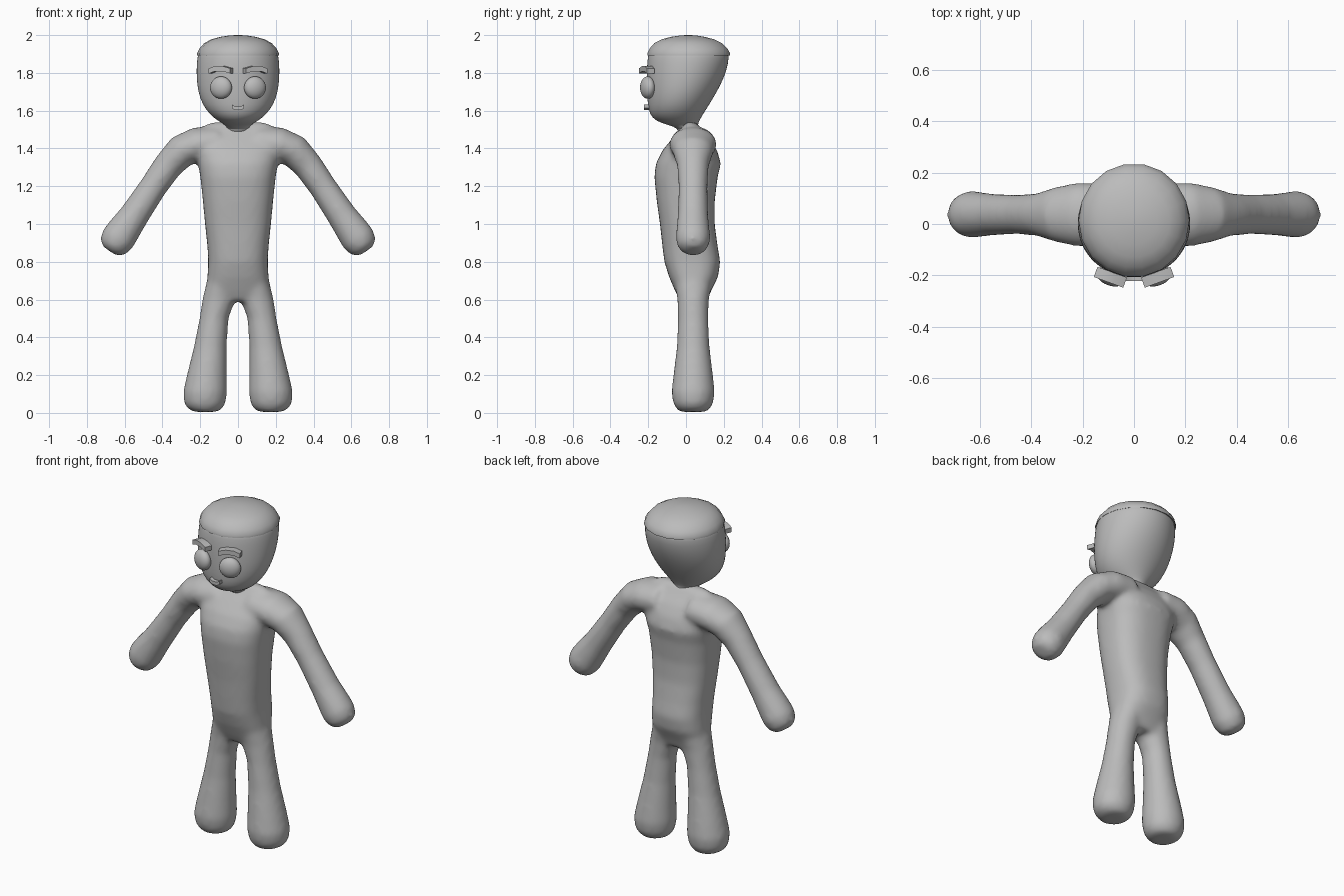
import bpy, bmesh, math
from mathutils import Vector, Matrix

if "Cube" in bpy.data.objects:
    bpy.data.objects.remove(bpy.data.objects["Cube"])

grey = bpy.data.materials.new("plain grey")
grey.diffuse_color = (0.5, 0.5, 0.5, 1)
grey.use_nodes = True
grey.node_tree.nodes["Principled BSDF"].inputs["Base Color"].default_value = grey.diffuse_color


def finish(name, bm, angle=60):
    bmesh.ops.recalc_face_normals(bm, faces=bm.faces)
    me = bpy.data.meshes.new(name)
    bm.to_mesh(me)
    bm.free()
    me.materials.append(grey)
    ob = bpy.data.objects.new(name, me)
    bpy.context.collection.objects.link(ob)
    bpy.ops.object.select_all(action='DESELECT')
    ob.select_set(True)
    bpy.context.view_layer.objects.active = ob
    bpy.ops.object.shade_smooth_by_angle(angle=math.radians(angle))
    return ob


def loft(bm, rings, segs=32, power=2.0):
    """rings: (centre, u axis, v axis); superellipse sections, capped ends."""
    loops = []
    for c, u, v in rings:
        loop = []
        for i in range(segs):
            a = 2 * math.pi * i / segs
            s, t = [math.copysign(abs(k) ** (2 / power), k) for k in (math.cos(a), math.sin(a))]
            loop.append(bm.verts.new(c + u * s + v * t))
        loops.append(loop)
    for a, b in zip(loops, loops[1:]):
        for i in range(segs):
            j = (i + 1) % segs
            bm.faces.new((a[i], a[j], b[j], b[i]))
    bm.faces.new(loops[0][::-1])
    bm.faces.new(loops[-1])


def level(z, rx, front, back, x=0.0):
    """Horizontal ring from half width and front/back extents."""
    return (Vector((x, (front + back) / 2, z)), Vector((rx, 0, 0)),
            Vector((0, (back - front) / 2, 0)))


# Body: torso, legs and arms, fused into one soft skin
bm = bmesh.new()
torso = [(0.59, .14, -.03, .11), (0.65, .165, -.06, .135), (0.72, .162, -.09, .17),
         (0.80, .158, -.115, .182), (0.88, .162, -.125, .168), (1.0, .175, -.138, .152),
         (1.12, .186, -.155, .152), (1.25, .2, -.168, .168), (1.32, .212, -.16, .185),
         (1.39, .225, -.125, .165), (1.45, .23, -.075, .13), (1.50, .205, -.03, .085),
         (1.54, .15, -.005, .055)]
loft(bm, [level(*r) for r in torso], power=2.5)

leg = [(0.005, .06, .07, .172), (0.02, .09, .088, .174), (0.05, .11, .106, .176),
       (0.11, .117, .115, .174), (0.2, .106, .105, .165), (0.35, .087, .087, .147),
       (0.5, .077, .08, .127), (0.6, .088, .084, .101), (0.7, .08, .1, .085)]
arm = [(.10, 1.43, .09, .12), (.22, 1.42, .092, .125), (.30, 1.385, .088, .108),
       (.37, 1.31, .078, .084), (.45, 1.195, .073, .077), (.55, 1.045, .079, .081),
       (.61, .96, .089, .089), (.637, .92, .092, .092), (.665, .879, .078, .078),
       (.68, .857, .045, .045)]
for side in (-1, 1):
    loft(bm, [level(z, rx, .038 - ry, .038 + ry, side * x) for z, rx, ry, x in leg])
    rings = []
    for i, (x, z, ru, rv) in enumerate(arm):
        a, b = arm[max(i - 1, 0)], arm[min(i + 1, len(arm) - 1)]
        d = Vector((b[0] - a[0], 0, b[1] - a[1])).normalized()
        rings.append((Vector((side * x, .037, z)),
                      Vector((-side * d.z, 0, d.x)) * ru, Vector((0, rv, 0))))
    loft(bm, rings)
body = finish("body", bm)
rm = body.modifiers.new("fuse", 'REMESH')
rm.mode = 'VOXEL'
rm.voxel_size = 0.014
rm.use_smooth_shade = True
sm = body.modifiers.new("soften", 'SMOOTH')
sm.factor = 0.5
sm.iterations = 12

# Head with short neck
bm = bmesh.new()
head = [(1.46, .075, -.04, .1), (1.51, .06, -.04, .07), (1.525, .068, -.1, .062),
        (1.545, .105, -.16, .07), (1.58, .15, -.193, .09), (1.63, .188, -.203, .122),
        (1.70, .213, -.208, .165), (1.78, .221, -.209, .205), (1.85, .22, -.207, .225),
        (1.91, .212, -.2, .23), (1.94, .19, -.18, .2)]
loft(bm, [level(*r) for r in head])
finish("head", bm).modifiers.new("round", 'SUBSURF').levels = 1

# Skull cap with a faceted rim
bm = bmesh.new()
cap = [(1.9, .2, -.19, .22), (1.893, .216, -.207, .236), (1.905, .216, -.207, .236),
       (1.93, .203, -.195, .222), (1.958, .178, -.17, .192), (1.978, .14, -.13, .15),
       (1.991, .092, -.08, .1), (1.998, .045, -.03, .055), (2.0, .012, 0, .024)]
loft(bm, [level(*r) for r in cap], segs=18)
finish("cap", bm, 40)


def bent_bar(name, pts, height, depth, matrix):
    """Thin bar following (x, z) points, then placed by a matrix."""
    bm = bmesh.new()
    rings = [[bm.verts.new(matrix @ Vector((x, sy * depth / 2, z + sz * height / 2)))
              for sy, sz in ((-1, -1), (1, -1), (1, 1), (-1, 1))] for x, z in pts]
    for a, b in zip(rings, rings[1:]):
        for i in range(4):
            j = (i + 1) % 4
            bm.faces.new((a[i], a[j], b[j], b[i]))
    bm.faces.new(rings[0])
    bm.faces.new(rings[-1])
    finish(name, bm, 30)


# Eyes and eyebrows, turned to follow the face
for side, label in ((-1, "left"), (1, "right")):
    turn = Matrix.Rotation(side * math.radians(20), 4, 'Z')
    bm = bmesh.new()
    bmesh.ops.create_uvsphere(
        bm, u_segments=32, v_segments=16, radius=1,
        matrix=Matrix.Translation((side * .09, -.203, 1.722)) @ turn
        @ Matrix.Diagonal((.06, .037, .059, 1)))
    finish(label + "_eye", bm)
    bent_bar(label + "_eyebrow",
             [(-side * .062, -.004), (-side * .02, .007), (side * .025, .007), (side * .06, -.006)],
             .027, .042, Matrix.Translation((side * .093, -.207, 1.815)) @ turn)

# Mouth
bent_bar("mouth", [(-.033, .006), (-.015, -.004), (.015, -.004), (.033, .006)],
         .02, .03, Matrix.Translation((0, -.207, 1.617)))
